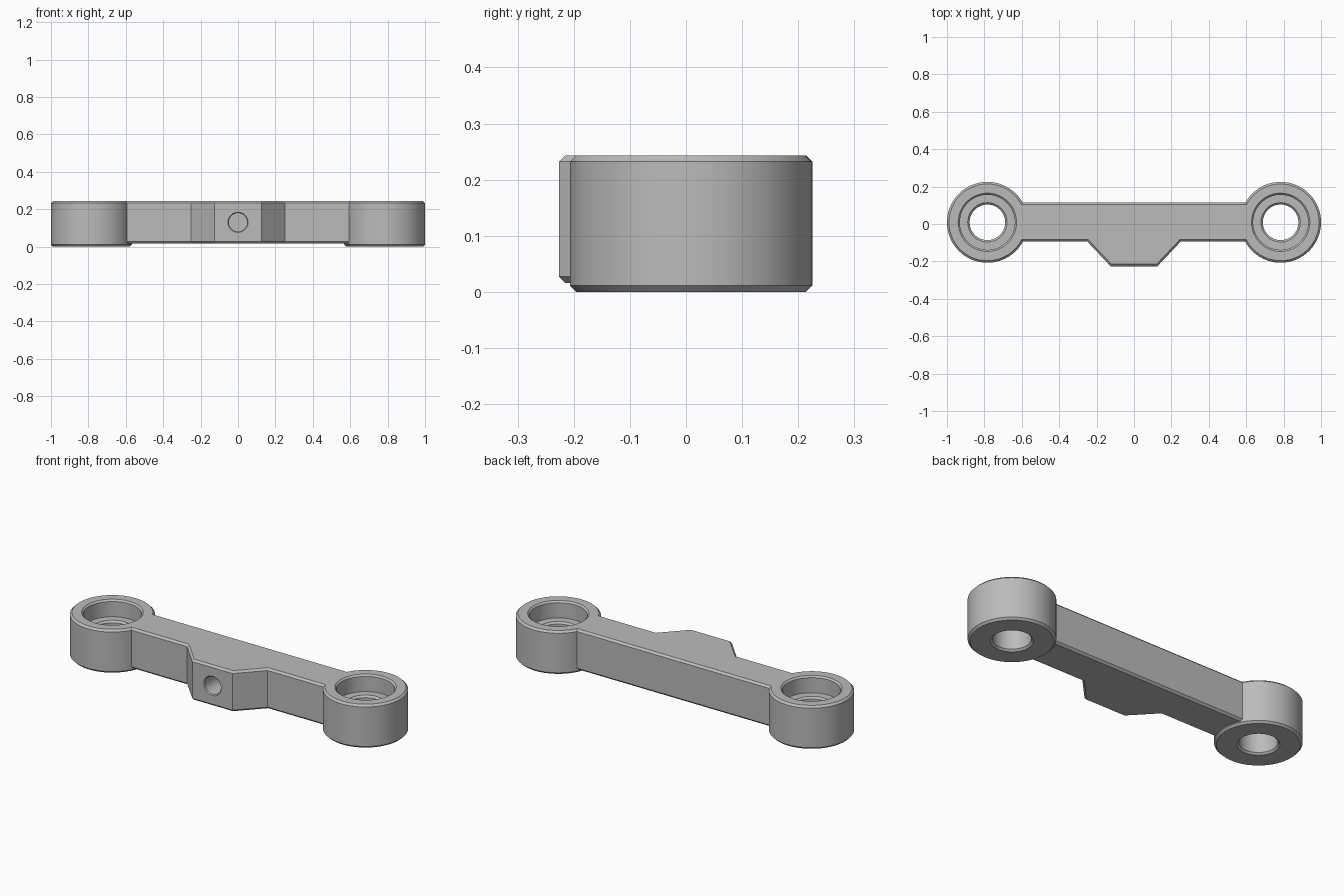
import bpy, bmesh, math
from mathutils import Matrix

if "Cube" in bpy.data.objects:
    bpy.data.objects.remove(bpy.data.objects["Cube"])

TOP, CHAMFER = 0.243, 0.011
BOSS_X, BOSS_Y, BOSS_R = 0.784, 0.009, 0.216

grey = bpy.data.materials.new("plain grey")
grey.use_nodes = True
colour = (0.5, 0.5, 0.5, 1)
grey.diffuse_color = colour
grey.node_tree.nodes["Principled BSDF"].inputs["Base Color"].default_value = colour


def finish(name, bm):
    bmesh.ops.recalc_face_normals(bm, faces=bm.faces)
    mesh = bpy.data.meshes.new(name)
    bm.to_mesh(mesh)
    bm.free()
    mesh.materials.append(grey)
    obj = bpy.data.objects.new(name, mesh)
    bpy.context.collection.objects.link(obj)
    return obj


def lathe(name, profile, matrix, sides=96):
    """Closed solid of revolution from (radius, height) pairs."""
    bm = bmesh.new()
    rings = [[bm.verts.new((r * math.cos(math.tau * i / sides),
                            r * math.sin(math.tau * i / sides), z))
              for i in range(sides)] for r, z in profile]
    for low, high in zip(rings, rings[1:]):
        for i in range(sides):
            j = (i + 1) % sides
            bm.faces.new((low[i], low[j], high[j], high[i]))
    bm.faces.new(rings[0][::-1])
    bm.faces.new(rings[-1])
    bm.transform(matrix)
    return finish(name, bm)


def combine(target, other, operation):
    mod = target.modifiers.new(operation.lower(), 'BOOLEAN')
    mod.operation, mod.solver, mod.object = operation, 'EXACT', other
    bpy.context.view_layer.objects.active = target
    bpy.ops.object.modifier_apply(modifier=mod.name)
    bpy.data.objects.remove(other)


# Bar with the wedge-shaped lug on its front, chamfered top and bottom
half = [(0.125, -0.226), (0.25, -0.094), (0.7, -0.094), (0.7, 0.114)]
outline = half + [(-x, y) for x, y in reversed(half)]
bm = bmesh.new()
base = bm.faces.new([bm.verts.new((x, y, 0.016)) for x, y in outline])
up = bmesh.ops.extrude_face_region(bm, geom=[base])["geom"]
bmesh.ops.translate(bm, vec=(0, 0, TOP - 0.016),
                    verts=[v for v in up if isinstance(v, bmesh.types.BMVert)])
bmesh.ops.recalc_face_normals(bm, faces=bm.faces)
rims = [e for e in bm.edges if abs(e.verts[0].co.z - e.verts[1].co.z) < 0.001]
bmesh.ops.bevel(bm, geom=rims, offset=CHAMFER, segments=1,
                affect='EDGES', profile=0.5)
link = finish("link_bar", bm)

# Round end bosses
boss = [(BOSS_R - CHAMFER, 0), (BOSS_R, CHAMFER),
        (BOSS_R, TOP - CHAMFER), (BOSS_R - CHAMFER, TOP)]
# Stepped bore: chamfered through hole and counterbored seat
bore = [(0.115, -0.01), (0.095, 0.01), (0.095, 0.139), (0.105, 0.149),
        (0.147, 0.149), (0.147, TOP - 0.009), (0.166, TOP + 0.01)]
places = [Matrix.Translation((s * BOSS_X, BOSS_Y, 0)) for s in (-1, 1)]
for place in places:
    combine(link, lathe("end_boss", boss, place), 'UNION')
for place in places:
    combine(link, lathe("bore_cutter", bore, place), 'DIFFERENCE')

# Blind hole in the front lug
hole = [(0.064, -0.01), (0.049, 0.005), (0.049, 0.2)]
aim = Matrix.Translation((0, -0.226, 0.13)) @ Matrix.Rotation(-math.pi / 2, 4, 'X')
combine(link, lathe("lug_hole_cutter", hole, aim, 48), 'DIFFERENCE')

bpy.ops.object.select_all(action='DESELECT')
link.select_set(True)
bpy.context.view_layer.objects.active = link
bpy.ops.object.shade_smooth_by_angle(angle=math.radians(25))
